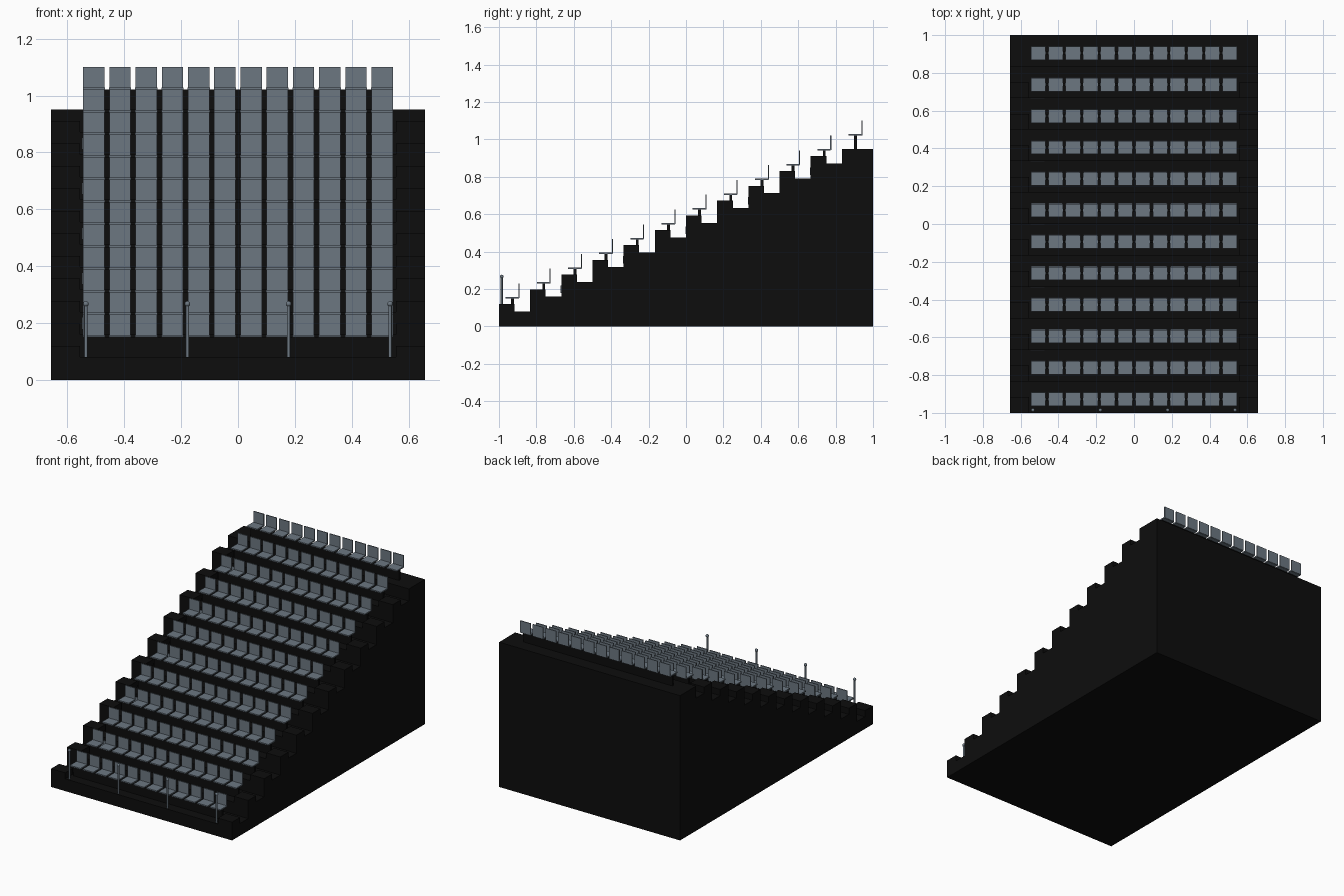
import bpy, bmesh
from mathutils import Matrix, Vector

if "Cube" in bpy.data.objects:
    bpy.data.objects.remove(bpy.data.objects["Cube"])

ROWS, COLS = 12, 12
DEPTH, RISE, BASE = 2 / 12, 0.0791, 0.08
HALF_W = 0.657


def material(name, rgb):
    m = bpy.data.materials.new(name)
    m.diffuse_color = (*rgb, 1)
    m.use_nodes = True
    m.node_tree.nodes["Principled BSDF"].inputs["Base Color"].default_value = m.diffuse_color
    return m


black = material("matte black", (0.004, 0.004, 0.004))
grey = material("slate grey", (0.150, 0.186, 0.222))


def finish(name, bm, mat):
    bmesh.ops.recalc_face_normals(bm, faces=bm.faces)
    me = bpy.data.meshes.new(name)
    bm.to_mesh(me)
    bm.free()
    me.materials.append(mat)
    ob = bpy.data.objects.new(name, me)
    bpy.context.collection.objects.link(ob)
    return ob


def box(bm, x0, x1, y0, y1, z0, z1):
    c = Vector(((x0 + x1) / 2, (y0 + y1) / 2, (z0 + z1) / 2))
    s = Matrix.Diagonal((x1 - x0, y1 - y0, z1 - z0, 1))
    bmesh.ops.create_cube(bm, size=1, matrix=Matrix.Translation(c) @ s)


def row_start(i):
    return -1 + i * DEPTH, BASE + i * RISE


# stepped stand: side profile extruded across the width
profile = [(-1, 0)]
for i in range(ROWS):
    y, z = row_start(i)
    profile += [(y, z), (y + DEPTH, z)]
profile.append((1, 0))
bm = bmesh.new()
face = bm.faces.new([bm.verts.new((-HALF_W, y, z)) for y, z in profile])
ext = bmesh.ops.extrude_face_region(bm, geom=[face])
bmesh.ops.translate(bm, vec=(2 * HALF_W, 0, 0),
                    verts=[v for v in ext["geom"] if isinstance(v, bmesh.types.BMVert)])
finish("stepped_stand", bm, black)

# half-height aisle steps on both sides
bm = bmesh.new()
for i in range(ROWS - 1):
    y, z = row_start(i)
    for x0, x1 in ((-HALF_W, -0.555), (0.555, HALF_W)):
        box(bm, x0, x1, y, y + DEPTH / 2, z - 0.001, z + RISE / 2)
finish("aisle_steps", bm, black)

# long beam carrying each row of seats
bm = bmesh.new()
for i in range(ROWS):
    y, z = row_start(i)
    box(bm, -0.54, 0.54, y + 0.065, y + 0.08, z - 0.001, z + 0.071)
finish("seat_beams", bm, black)

# seats: pan and upright back
pans, backs = bmesh.new(), bmesh.new()
for i in range(ROWS):
    y, z = row_start(i)
    for c in range(COLS):
        x = (c - (COLS - 1) / 2) * 0.0922
        box(pans, x - 0.039, x + 0.039, y + 0.036, y + 0.107, z + 0.070, z + 0.078)
        box(backs, x - 0.0375, x + 0.0375, y + 0.104, y + 0.110, z + 0.072, z + 0.150)
finish("seat_pans", pans, grey)
finish("seat_backs", backs, grey)

# thin marker plates on every second riser
bm = bmesh.new()
for i in range(2, ROWS, 2):
    y, z = row_start(i)
    box(bm, -0.547, -0.475, y - 0.003, y + 0.001, z - 0.06, z - 0.02)
finish("row_plates", bm, grey)

# front barrier posts with ball tops
bm = bmesh.new()
for x in (-0.535, -0.178, 0.178, 0.535):
    bmesh.ops.create_cone(bm, cap_ends=True, segments=12, radius1=0.006, radius2=0.006,
                          depth=0.185, matrix=Matrix.Translation((x, -0.985, 0.1725)))
    bmesh.ops.create_uvsphere(bm, u_segments=14, v_segments=8, radius=0.010,
                              matrix=Matrix.Translation((x, -0.985, 0.267)))
for f in bm.faces:
    f.smooth = len(f.verts) < 5
finish("barrier_posts", bm, grey)
